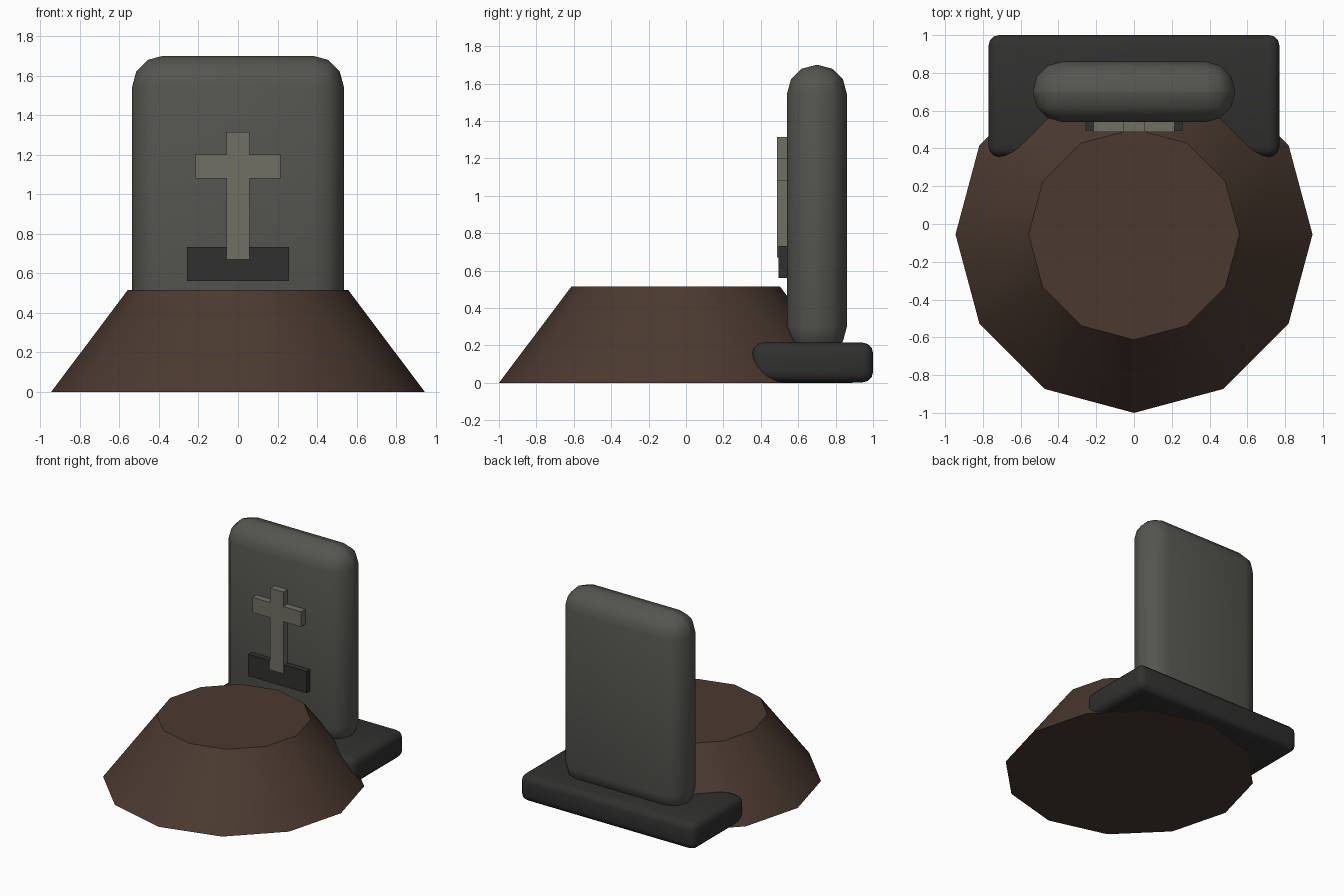
import bpy, bmesh
from math import radians

if "Cube" in bpy.data.objects:
    bpy.data.objects.remove(bpy.data.objects["Cube"])


def material(name, rgb):
    m = bpy.data.materials.new(name)
    m.diffuse_color = (*rgb, 1)
    m.use_nodes = True
    m.node_tree.nodes["Principled BSDF"].inputs["Base Color"].default_value = m.diffuse_color
    return m


earth = material("earth", (0.07, 0.042, 0.03))
stone = material("stone", (0.09, 0.09, 0.08))
dark_stone = material("dark_stone", (0.03, 0.03, 0.029))
pale_stone = material("pale_stone", (0.16, 0.16, 0.13))


def smooth(ob, angle=35):
    bpy.ops.object.select_all(action='DESELECT')
    ob.select_set(True)
    bpy.context.view_layer.objects.active = ob
    bpy.ops.object.shade_smooth_by_angle(angle=radians(angle))


def box(name, lo, hi, mat, bevel=0, segments=3):
    """Box between two corners, with optional rounded edges."""
    bm = bmesh.new()
    bmesh.ops.create_cube(bm, size=1)
    for v in bm.verts:
        v.co = [lo[i] if v.co[i] < 0 else hi[i] for i in range(3)]
    if bevel:
        bmesh.ops.bevel(bm, geom=bm.edges[:], offset=bevel, segments=segments,
                        profile=0.5, affect='EDGES', clamp_overlap=True)
    return finish(name, bm, mat, bool(bevel))


def finish(name, bm, mat, rounded=False):
    bmesh.ops.recalc_face_normals(bm, faces=bm.faces[:])
    me = bpy.data.meshes.new(name)
    bm.to_mesh(me)
    bm.free()
    me.materials.append(mat)
    ob = bpy.data.objects.new(name, me)
    bpy.context.collection.objects.link(ob)
    if rounded:
        smooth(ob)
    return ob


# Earth mound: twelve-sided frustum with a vertex on each axis
bpy.ops.mesh.primitive_cone_add(vertices=12, radius1=0.945, radius2=0.558,
                                depth=0.515, location=(0, -0.055, 0.2575))
mound = bpy.context.object
mound.name = "earth_mound"
mound.data.materials.append(earth)
smooth(mound)

# Plinth and rounded headstone
box("plinth", (-0.77, 0.355, 0.003), (0.77, 1.0, 0.215), dark_stone, 0.055)
box("headstone", (-0.535, 0.54, 0.145), (0.535, 0.86, 1.70), stone, 0.155)

# Name plate, left blank
box("plaque", (-0.257, 0.495, 0.56), (0.257, 0.545, 0.733), dark_stone)

# Cross: half outline mirrored, then extruded back into the stone
half = [(0.058, 0.67), (0.058, 1.08), (0.215, 1.08),
        (0.215, 1.20), (0.058, 1.20), (0.058, 1.315)]
outline = half + [(-x, z) for x, z in reversed(half)]
bm = bmesh.new()
face = bm.faces.new([bm.verts.new((x, 0.487, z)) for x, z in outline])
ext = bmesh.ops.extrude_face_region(bm, geom=[face], use_keep_orig=True)
for v in ext["geom"]:
    if isinstance(v, bmesh.types.BMVert):
        v.co.y = 0.545
finish("cross", bm, pale_stone)
